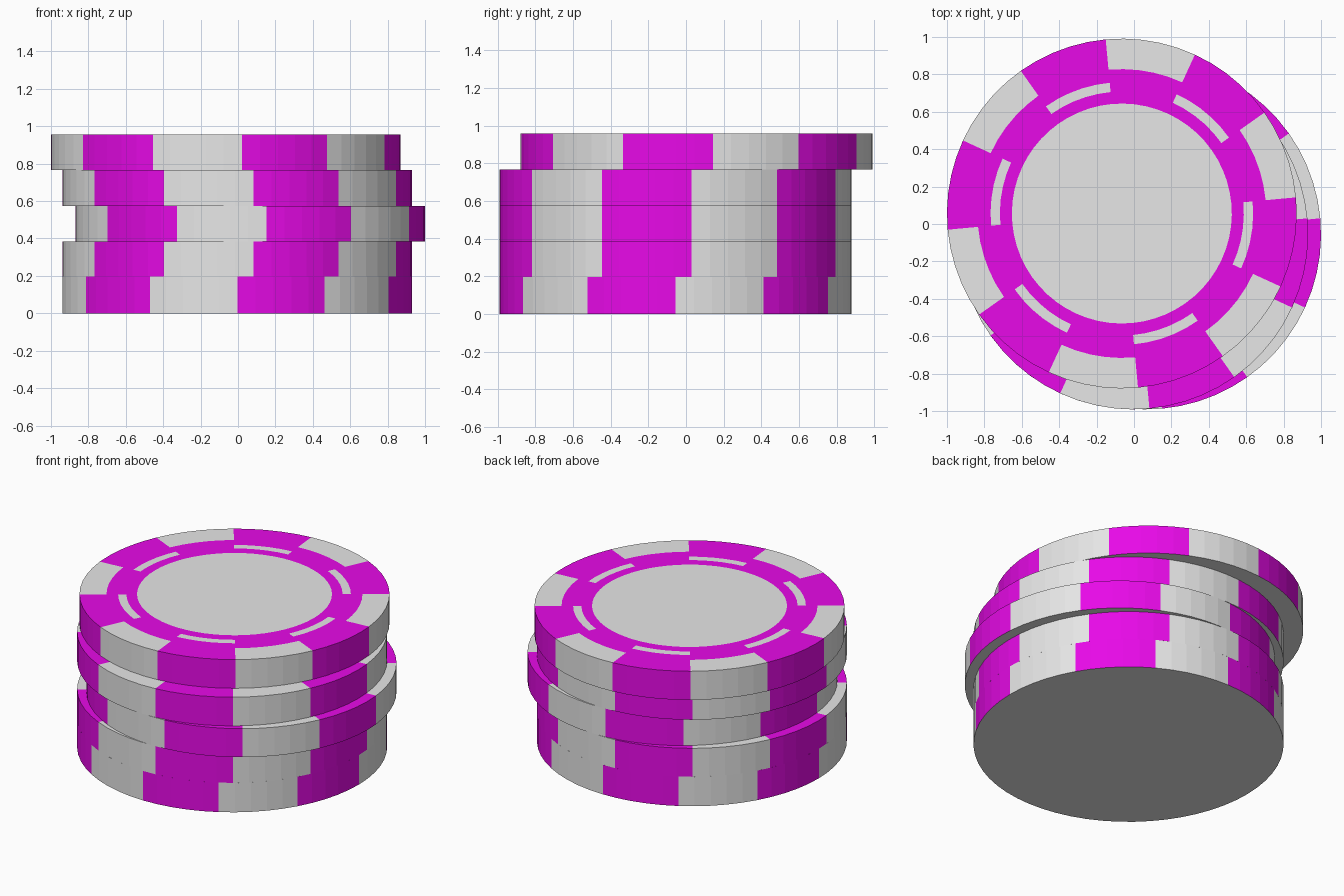
import bpy, bmesh, math

if "Cube" in bpy.data.objects:
    bpy.data.objects.remove(bpy.data.objects["Cube"])

def material(name, rgb):
    m = bpy.data.materials.new(name)
    m.diffuse_color = (*rgb, 1.0)
    m.use_nodes = True
    m.node_tree.nodes["Principled BSDF"].inputs["Base Color"].default_value = m.diffuse_color
    return m

LIGHT = material("light_grey", (0.8, 0.8, 0.8))
MAGENTA = material("magenta", (0.8, 0.003, 0.8))

SIDES = 60                       # five facets per 30 degree sector
SECTOR = SIDES // 12
RADIUS = 0.935
# rings of the printed top face: disc, band, dashes, band, edge blocks
RINGS = [0.588, 0.652, 0.702, 0.772, RADIUS]


def chip(name, x, y, z0, z1, turn):
    bm = bmesh.new()

    def ring(r, z):
        return [bm.verts.new((r * math.cos(a), r * math.sin(a), z))
                for a in (math.radians(turn) + 2 * math.pi * i / SIDES
                          for i in range(SIDES))]

    loops = [ring(r, z1) for r in RINGS] + [ring(RADIUS, z0)]
    # plain centre disc and underside
    bm.faces.new(loops[0]).material_index = 0
    bm.faces.new(loops[-1][::-1]).material_index = 0
    # patterned top bands and side wall
    for k in range(len(loops) - 1):
        a, b = loops[k], loops[k + 1]
        for i in range(SIDES):
            j = (i + 1) % SIDES
            f = bm.faces.new((a[i], b[i], b[j], a[j]))
            light_sector = (i // SECTOR) % 2 == 0
            if k == 1:           # light dashes in the magenta sectors
                light = not light_sector
            elif k >= 3:         # edge blocks and side wall
                light = light_sector
            else:                # plain magenta bands
                light = False
            f.material_index = 0 if light else 1
    me = bpy.data.meshes.new(name)
    bm.to_mesh(me)
    bm.free()
    me.materials.append(LIGHT)
    me.materials.append(MAGENTA)
    ob = bpy.data.objects.new(name, me)
    ob.location = (x, y, 0)
    bpy.context.collection.objects.link(ob)


# stack of five slightly shifted chips, bottom to top
levels = [0.0, 0.196, 0.385, 0.575, 0.766, 0.957]
layout = [(-0.004, -0.056, 0.0), (-0.004, -0.056, 5.3), (0.065, -0.056, 5.3),
          (-0.004, -0.056, 5.3), (-0.065, 0.056, 5.3)]
for n, (x, y, turn) in enumerate(layout):
    chip(f"chip_{n + 1}", x, y, levels[n], levels[n + 1], turn)
